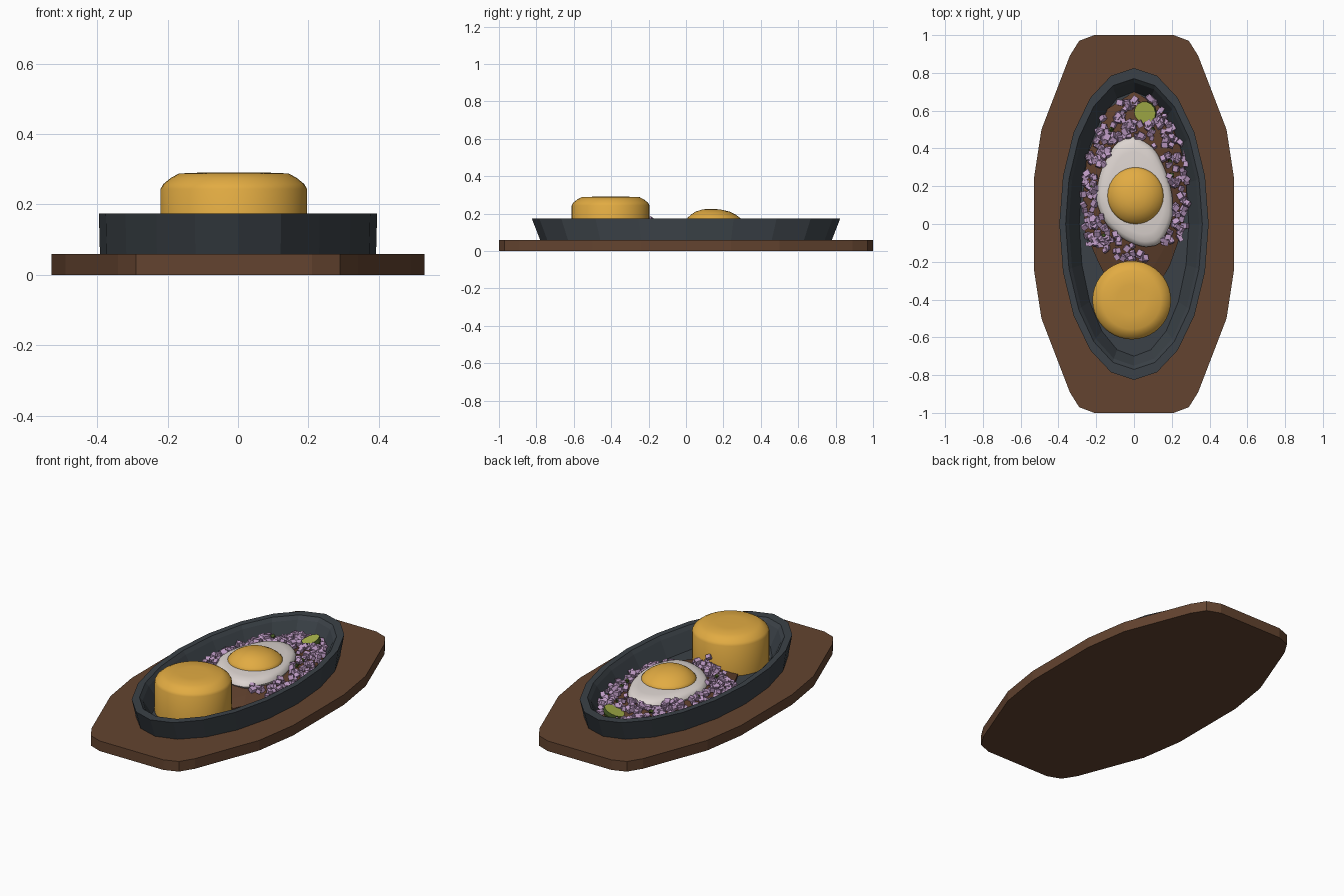
import bpy, bmesh, math, random
from mathutils import Vector, Matrix, Euler

if "Cube" in bpy.data.objects:
    bpy.data.objects.remove(bpy.data.objects["Cube"])

random.seed(7)


def mat(name, r, g, b):
    m = bpy.data.materials.new(name)
    m.diffuse_color = (r, g, b, 1)
    m.use_nodes = True
    m.node_tree.nodes["Principled BSDF"].inputs["Base Color"].default_value = m.diffuse_color
    return m


WOOD = mat("brown wood", .125, .057, .029)
IRON = mat("dark iron", .043, .053, .063)
MEAT = mat("cooked meat", .115, .051, .026)
ONION = mat("lilac onion", .50, .32, .54)
WHITE = mat("egg white", .72, .66, .63)
YELLOW = mat("golden yellow", .76, .41, .055)
LIME = mat("lime flesh", .40, .46, .07)
RIND = mat("dark green", .06, .10, .018)


def finish(name, bm, mats, smooth=None):
    bmesh.ops.recalc_face_normals(bm, faces=bm.faces)
    me = bpy.data.meshes.new(name)
    bm.to_mesh(me)
    bm.free()
    ob = bpy.data.objects.new(name, me)
    bpy.context.collection.objects.link(ob)
    for m in mats:
        me.materials.append(m)
    if smooth:
        bpy.context.view_layer.objects.active = ob
        ob.select_set(True)
        bpy.ops.object.shade_smooth_by_angle(angle=math.radians(smooth))
        ob.select_set(False)
    return ob


def loft(name, rings, mats, smooth=None):
    """Skin a stack of equal-length closed rings and cap both ends."""
    bm = bmesh.new()
    vs = [[bm.verts.new(p) for p in ring] for ring in rings]
    n = len(vs[0])
    for a, b in zip(vs, vs[1:]):
        for i in range(n):
            j = (i + 1) % n
            bm.faces.new((a[i], a[j], b[j], b[i]))
    bm.faces.new(vs[0][::-1])
    bm.faces.new(vs[-1])
    return finish(name, bm, mats, smooth)


def oval(rx, ry, z, n, cx=0, cy=0):
    return [(cx + rx * math.cos(2 * math.pi * i / n),
             cy + ry * math.sin(2 * math.pi * i / n), z) for i in range(n)]


def scaled(outline, s, c, zf):
    pts = [(c[0] + (x - c[0]) * s, c[1] + (y - c[1]) * s) for x, y in outline]
    return [(x, y, zf(x, y)) for x, y in pts]


def inside(x, y, poly):
    hit = False
    for (ax, ay), (bx, by) in zip(poly, poly[1:] + poly[:1]):
        if (ay > y) != (by > y) and x < (bx - ax) * (y - ay) / (by - ay) + ax:
            hit = not hit
    return hit


# Wooden board: quarter outline mirrored to all corners
q = [(.53, .24), (.49, .5), (.34, .89), (.29, .97), (.21, 1.0)]
half = q + [(-x, y) for x, y in q[::-1]]
board = half + [(-x, -y) for x, y in half]
loft("wooden_board", [[(x, y, z) for x, y in board] for z in (0, .06)], [WOOD])

# Iron pan: outside wall, flat lip, sloping inner wall, floor
loft("iron_pan", [oval(.392, .78, .06, 20), oval(.395, .825, .175, 20),
                  oval(.362, .77, .175, 20), oval(.345, .75, .155, 20),
                  oval(.29, .70, .066, 20)], [IRON])


# Meat mound
def height(x, y):
    return max(.069, .07 + .075 * (1 - (x / .31) ** 2 - ((y - .17) / .54) ** 2))


meat = [(0, .70), (.13, .63), (.21, .5), (.27, .36), (.28, .15), (.26, -.02),
        (.19, -.22), (.12, -.34), (-.12, -.34), (-.19, -.2), (-.26, -.04),
        (-.27, .15), (-.25, .36), (-.14, .61)]
loft("meat_bed", [scaled(meat, 1, (0, .17), lambda x, y: .062)] +
     [scaled(meat, s, (0, .17), height) for s in (1, .8, .55, .25)], [MEAT])

# Fried egg white: closed outline smoothed by corner cutting
white = [(0, .47), (.11, .40), (.17, .28), (.205, .15), (.205, .02), (.14, -.11),
         (.05, -.125), (-.06, -.08), (-.16, .01), (-.205, .13), (-.18, .28), (-.1, .43)]
for _ in range(2):
    cut = []
    for (ax, ay), (bx, by) in zip(white, white[1:] + white[:1]):
        cut += [(ax * .8 + bx * .2, ay * .8 + by * .2),
                (ax * .2 + bx * .8, ay * .2 + by * .8)]
    white = cut
loft("egg_white", [scaled(white, s, (.01, .15), lambda x, y, z=z: z)
                   for s, z in ((.95, .115), (1, .13), (.97, .145), (.9, .156), (.75, .164))],
     [WHITE], 50)

# Egg yolk dome
loft("egg_yolk", [oval(.148 * r, .15 * r, z, 32, .008, .15 - .02 * (1 - r))
                  for r, z in ((1, .155), (1, .166), (.93, .178), (.8, .194),
                               (.6, .211), (.35, .221), (.1, .226))], [YELLOW], 60)

# Moulded rice dome
loft("rice_mound", [oval(r, r, z, 40, -.012, -.403)
                    for r, z in ((.208, .064), (.208, .244), (.2, .258),
                                 (.178, .276), (.155, .288), (.08, .291))], [YELLOW], 60)


# Scattered cubes
def scatter(name, points, size, material):
    bm = bmesh.new()
    for p in points:
        rot = Euler([random.uniform(-.6, .6), random.uniform(-.6, .6),
                     random.uniform(0, 3.1)]).to_matrix().to_4x4()
        s = size * random.uniform(.8, 1.15)
        bmesh.ops.create_cube(bm, size=1, matrix=Matrix.Translation(p) @ rot @
                              Matrix.Diagonal((s, s * 1.15, s * .9, 1)))
    finish(name, bm, [material])


LX, LY = .06, .59
onions, herbs = [], []
while len(onions) < 270:
    x, y = random.uniform(-.29, .29), random.uniform(-.19, .68)
    k = 1.03
    if not inside(x / k, .17 + (y - .17) / k, meat) or inside(x, y, white):
        continue
    if math.hypot(x - LX, y - LY) < .06 or math.hypot(x + .012, y + .403) < .215:
        continue
    # bare meat at lower right, lower left corner and upper left
    if (x > .06 and y < -.1) or (x < -.1 and y < -.14):
        continue
    if x < -.05 and y > .57 and random.random() < .6:
        continue
    onions.append(Vector((x, y, height(x, y) + random.uniform(.004, .028))))
onions.append(Vector((-.02, -.185, .168)))
scatter("diced_onion", onions, .026, ONION)
for x, y in ((.2, .26), (-.16, -.06), (.19, .33), (.1, .5), (-.12, .5), (-.22, .2)):
    herbs.append(Vector((x, y, height(x, y) + .028)))
scatter("herb_bits", herbs, .018, RIND)

# Lime slice: rind sides, paler flesh on top, tilted toward the left
lime = loft("lime_slice", [oval(.045, .045, -.035, 14), oval(.06, .06, -.012, 14),
                           oval(.06, .06, .008, 14), oval(.054, .056, .009, 14)], [RIND, LIME])
for f in lime.data.polygons:
    f.material_index = 1 if f.normal.z > .9 else 0
lime.location = (LX, LY, .118)
lime.rotation_euler = (.2, -.35, 0)
